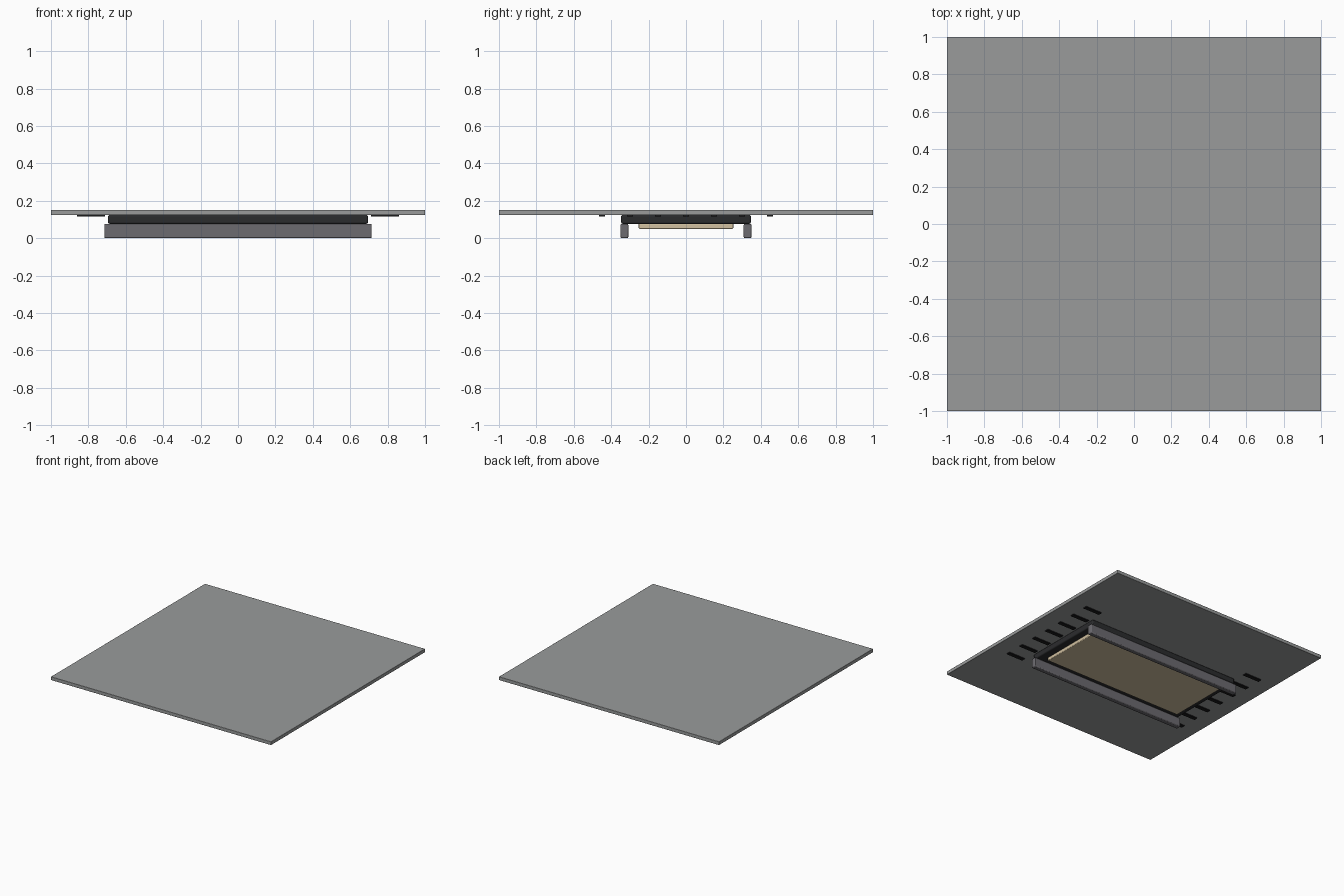
import bpy

if "Cube" in bpy.data.objects:
    bpy.data.objects.remove(bpy.data.objects["Cube"])


def material(name, rgb):
    m = bpy.data.materials.new(name)
    m.diffuse_color = (*rgb, 1)
    m.use_nodes = True
    m.node_tree.nodes["Principled BSDF"].inputs["Base Color"].default_value = m.diffuse_color
    return m


TILE = material("ceiling grey", (0.32, 0.33, 0.33))
DARK = material("housing charcoal", (0.024, 0.025, 0.027))
RAIL = material("rail grey", (0.15, 0.145, 0.16))
CREAM = material("diffuser cream", (0.64, 0.53, 0.35))
BLACK = material("slot black", (0.01, 0.01, 0.011))


def box(name, x, y, z, mat, bevel=0):
    """Box from (min, max) ranges, with an optional rounded edge."""
    bpy.ops.mesh.primitive_cube_add(
        size=1, location=[(a + b) / 2 for a, b in (x, y, z)])
    o = bpy.context.object
    o.name = name
    o.scale = [b - a for a, b in (x, y, z)]
    bpy.ops.object.transform_apply(location=False, rotation=False, scale=True)
    o.data.materials.append(mat)
    if bevel:
        mod = o.modifiers.new("rounded edges", 'BEVEL')
        mod.width = bevel
        mod.segments = 2
        bpy.ops.object.shade_smooth_by_angle()
    return o


# ceiling tile and the fixture hanging under it
box("ceiling_tile", (-1, 1), (-1, 1), (0.124, 0.152), TILE, 0.002)
box("housing", (-0.695, 0.695), (-0.347, 0.347), (0.077, 0.124), DARK, 0.008)
box("diffuser", (-0.635, 0.635), (-0.253, 0.253), (0.05, 0.079), CREAM, 0.005)

# long side rails
for s, side in ((-1, "front"), (1, "back")):
    y = sorted((s * 0.308, s * 0.35))
    box(f"{side}_rail", (-0.715, 0.715), y, (0, 0.077), RAIL, 0.007)

# rows of vent slots at both ends
for s, side in ((-1, "left"), (1, "right")):
    for i in range(7):
        yc = -0.45 + 0.15 * i
        x = sorted((s * 0.71, s * 0.86))
        box(f"{side}_vent_slot_{i + 1}", x, (yc - 0.016, yc + 0.016),
            (0.117, 0.1245), BLACK)
